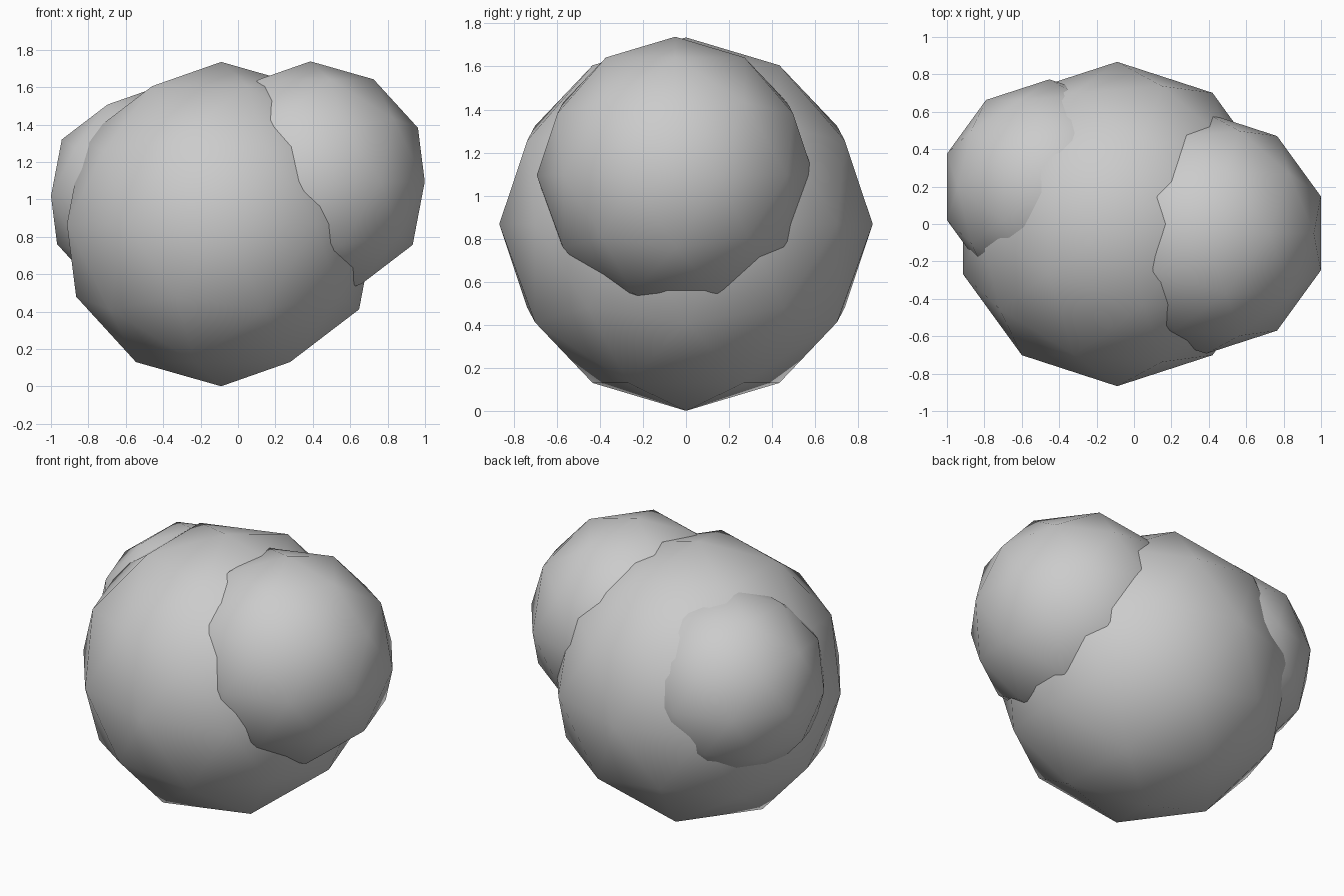
import bpy

if "Cube" in bpy.data.objects:
    bpy.data.objects.remove(bpy.data.objects["Cube"])


def lump(name, radius, location):
    """Low-poly ball with smooth shading."""
    bpy.ops.mesh.primitive_ico_sphere_add(subdivisions=2, radius=radius, location=location)
    ball = bpy.context.object
    ball.name = name
    bpy.ops.object.shade_smooth()
    return ball


# Three overlapping balls form the clump
lump("main_lump", 0.867, (-0.09, 0.0, 0.868))
lump("right_lump", 0.643, (0.387, -0.05, 1.095))
lump("left_lump", 0.575, (-0.453, 0.198, 1.018))
